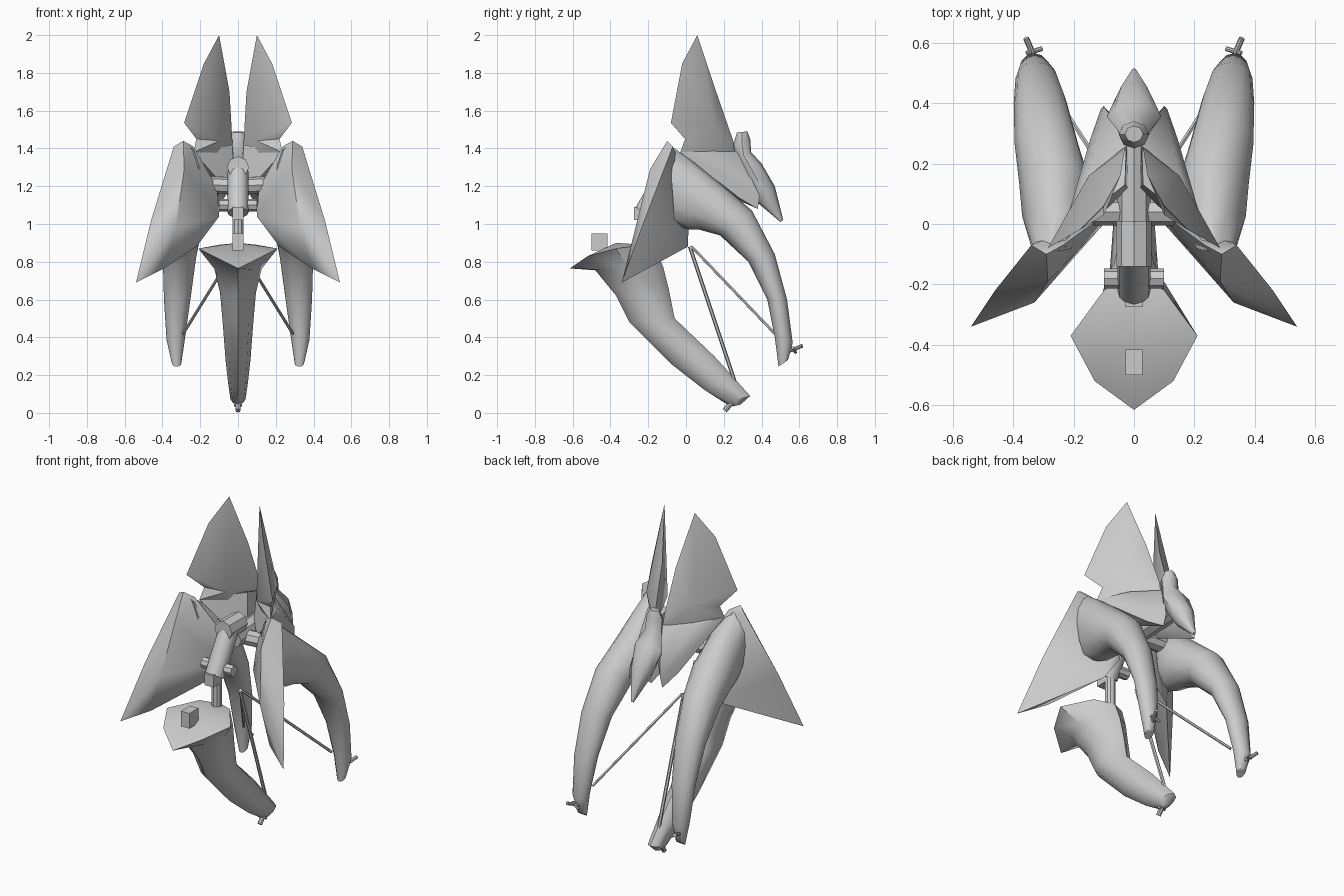
import bpy, bmesh, math
from mathutils import Vector

grey = bpy.data.materials.new("hull_grey")
grey.diffuse_color = (0.6, 0.6, 0.6, 1)


def finish(name, bm, angle=35):
    bmesh.ops.recalc_face_normals(bm, faces=bm.faces)
    me = bpy.data.meshes.new(name)
    bm.to_mesh(me)
    bm.free()
    me.materials.append(grey)
    ob = bpy.data.objects.new(name, me)
    bpy.context.collection.objects.link(ob)
    bpy.ops.object.select_all(action='DESELECT')
    ob.select_set(True)
    bpy.context.view_layer.objects.active = ob
    bpy.ops.object.shade_smooth_by_angle(angle=math.radians(angle))
    return ob


def horn(name, rings, side=1, sides=10, rim=None, peak=None):
    """Loft of oval rings (y1, z1, y2, z2, centre x, half width), with an optional shaped rim."""
    bm = bmesh.new()
    loops = [[bm.verts.new(p) for p in rim]] if rim else []
    for y1, z1, y2, z2, cx, hw in rings:
        loop = []
        for i in range(sides):
            a = 2 * math.pi * i / sides
            t = 0.5 + 0.5 * math.cos(a)
            loop.append(bm.verts.new((side * (cx + hw * math.sin(a)),
                                      y2 + (y1 - y2) * t, z2 + (z1 - z2) * t)))
        loops.append(loop)
    for a, b in zip(loops, loops[1:]):
        for i in range(sides):
            j = (i + 1) % sides
            bm.faces.new((a[i], a[j], b[j], b[i]))
    if peak:
        p = bm.verts.new(peak)
        for i in range(sides):
            bm.faces.new((loops[0][i], loops[0][(i + 1) % sides], p))
    else:
        bm.faces.new(loops[0])
    bm.faces.new(loops[-1])
    return finish(name, bm, 45)


def blade(name, outline, front, back, side=1):
    """Thin leaf: outline fanned to a front and a back peak."""
    bm = bmesh.new()
    rim = [bm.verts.new((side * x, y, z)) for x, y, z in outline]
    for peak in (front, back):
        p = bm.verts.new((side * peak[0], peak[1], peak[2]))
        for i in range(len(rim)):
            bm.faces.new((rim[i], rim[(i + 1) % len(rim)], p))
    return finish(name, bm, 40)


def shell(name, points, side=1):
    """Convex faceted body through a few corner points."""
    bm = bmesh.new()
    for x, y, z in points:
        bm.verts.new((side * x, y, z))
    bmesh.ops.convex_hull(bm, input=bm.verts)
    loose = [v for v in bm.verts if not v.link_faces]
    bmesh.ops.delete(bm, geom=loose, context='VERTS')
    return finish(name, bm, 40)


def rod(name, p, q, r, sides=8):
    p, q = Vector(p), Vector(q)
    bm = bmesh.new()
    bmesh.ops.create_cone(bm, cap_ends=True, segments=sides, radius1=r,
                          radius2=r, depth=(q - p).length)
    rot = (q - p).to_track_quat('Z', 'Y')
    for v in bm.verts:
        v.co = rot @ v.co + (p + q) / 2
    return finish(name, bm)


def box(name, lo, hi):
    bm = bmesh.new()
    bmesh.ops.create_cube(bm, size=1)
    for v in bm.verts:
        v.co = [(l + h) / 2 + c * (h - l) for c, l, h in zip(v.co, lo, hi)]
    return finish(name, bm)


# Front centre leg, flaring into a pointed cup
half = [(0, -0.615, 0.765), (0.13, -0.52, 0.83), (0.21, -0.37, 0.87), (0.10, -0.22, 0.89)]
cup_rim = half + [(0, -0.16, 0.87)] + [(-x, y, z) for x, y, z in half[:0:-1]]
horn("centre_leg", [
    (-0.48, 0.755, -0.12, 0.77, 0, 0.125),
    (-0.37, 0.62, -0.09, 0.65, 0, 0.095),
    (-0.30, 0.48, -0.06, 0.50, 0, 0.082),
    (-0.08, 0.26, 0.15, 0.30, 0, 0.066),
    (0.10, 0.12, 0.25, 0.19, 0, 0.052),
    (0.21, 0.05, 0.34, 0.09, 0, 0.04),
    (0.25, 0.035, 0.29, 0.045, 0, 0.015)], sides=8, rim=cup_rim, peak=(0, -0.37, 0.90))
box("cup_block", (-0.028, -0.5, 0.86), (0.028, -0.415, 0.95))
rod("centre_foot", (0, 0.25, 0.065), (0, 0.205, 0.012), 0.014)
rod("centre_foot_bar", (-0.022, 0.235, 0.045), (0.022, 0.235, 0.045), 0.01)

for s, tag in ((1, "right"), (-1, "left")):
    # Curved rear leg
    horn(tag + "_rear_leg", [
        (-0.09, 1.42, -0.06, 1.00, 0.27, 0.07),
        (0.04, 1.33, 0.01, 0.97, 0.255, 0.115),
        (0.20, 1.20, 0.07, 0.97, 0.262, 0.118),
        (0.35, 1.07, 0.18, 0.94, 0.29, 0.105),
        (0.47, 0.84, 0.33, 0.80, 0.31, 0.088),
        (0.535, 0.60, 0.43, 0.60, 0.322, 0.07),
        (0.565, 0.37, 0.47, 0.40, 0.33, 0.048),
        (0.54, 0.28, 0.49, 0.245, 0.325, 0.025)], s, 12)
    rod(tag + "_rear_foot", (s * 0.325, 0.54, 0.325), (s * 0.357, 0.615, 0.355), 0.01)
    rod(tag + "_rear_foot_bar", (s * 0.305, 0.58, 0.32), (s * 0.355, 0.565, 0.345), 0.008)
    # Swept front fin
    shell(tag + "_front_fin", [
        (0.29, -0.10, 1.44), (0.34, -0.07, 1.41), (0.46, -0.22, 1.02),
        (0.54, -0.34, 0.69), (0.39, -0.26, 0.765), (0.22, 0.01, 0.88),
        (0.10, 0.00, 1.04), (0.11, 0.02, 1.19), (0.235, -0.07, 1.41),
        (0.285, -0.19, 1.29), (0.33, -0.26, 0.98)], s)
    # Tall upper wing
    blade(tag + "_upper_wing", [
        (0.10, 0.06, 2.00), (0.18, -0.02, 1.85), (0.285, -0.08, 1.535),
        (0.22, -0.005, 1.45), (0.235, -0.03, 1.38), (0.13, 0.12, 1.26),
        (0.025, 0.26, 1.36), (0.03, 0.25, 1.44), (0.045, 0.16, 1.70)],
        (0.10, 0.03, 1.44), (0.15, 0.16, 1.50), s)
    # Lower hull panel running back from the wing
    shell(tag + "_hull_panel", [
        (0.235, -0.03, 1.38), (0.10, 0.04, 1.23), (0.15, 0.20, 1.18),
        (0.145, 0.28, 1.14), (0.11, 0.38, 1.08), (0.10, 0.39, 1.15),
        (0.02, 0.30, 1.22), (0.02, 0.12, 1.26), (0.025, 0.28, 1.38),
        (0.03, 0.13, 1.42), (0.16, 0.14, 1.38)], s)
    rod(tag + "_strut", (s * 0.005, 0.03, 0.88), (s * 0.29, 0.47, 0.42), 0.008, 6)
    rod(tag + "_shoulder_arm", (0, 0.04, 1.20), (s * 0.18, 0.04, 1.21), 0.045)

rod("centre_strut", (0, 0.02, 0.88), (0, 0.27, 0.13), 0.01, 6)

# Rear head with downward beak
horn("rear_head", [
    (0.27, 1.485, 0.325, 1.49, 0, 0.03),
    (0.25, 1.42, 0.34, 1.45, 0, 0.05),
    (0.265, 1.35, 0.345, 1.38, 0, 0.05),
    (0.31, 1.23, 0.40, 1.32, 0, 0.09),
    (0.37, 1.12, 0.47, 1.20, 0, 0.06),
    (0.50, 1.01, 0.515, 1.02, 0, 0.008)], sides=8)

# Central machinery
rod("core_beam", (0, -0.05, 1.22), (0, 0.33, 1.24), 0.055)
rod("main_barrel", (0, -0.22, 1.06), (0, -0.09, 1.28), 0.055, 12)
rod("barrel_head", (0, -0.14, 1.30), (0, 0.01, 1.30), 0.058)
rod("axle", (-0.1, -0.18, 1.10), (0.1, -0.18, 1.10), 0.033)
box("front_lug", (-0.03, -0.275, 1.02), (0.03, -0.2, 1.09))
rod("stem", (0, -0.2, 0.82), (0, -0.2, 1.08), 0.03, 10)
